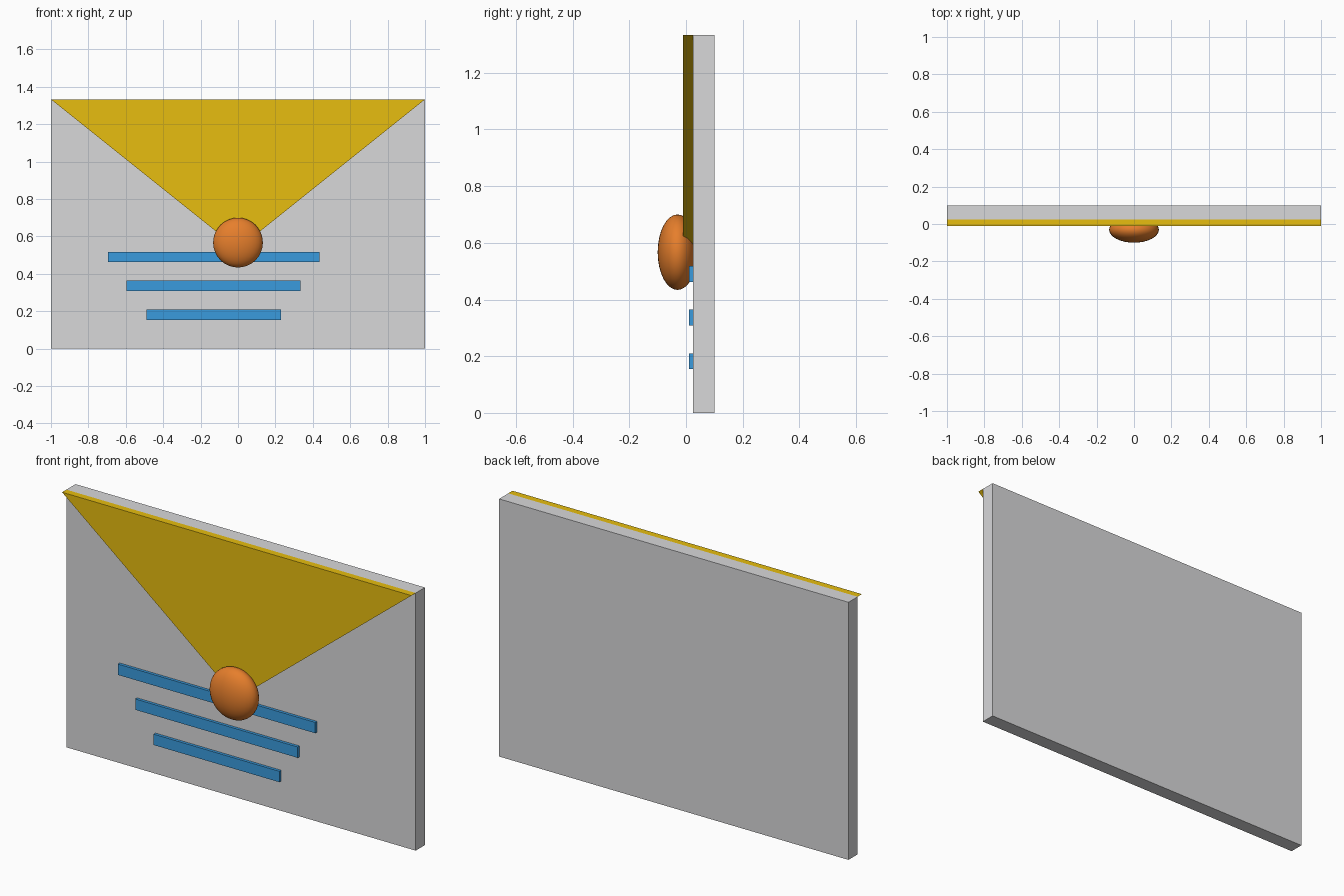
import bpy
import math

cube = bpy.data.objects.get("Cube")
if cube:
    bpy.data.objects.remove(cube, do_unlink=True)


def make_material(name, rgb):
    mat = bpy.data.materials.new(name)
    mat.use_nodes = True
    colour = (*rgb, 1.0)
    mat.diffuse_color = colour
    mat.node_tree.nodes["Principled BSDF"].inputs["Base Color"].default_value = colour
    return mat


paper = make_material("paper_grey", (0.69, 0.69, 0.70))
gold = make_material("flap_gold", (0.81, 0.52, 0.005))
blue = make_material("line_blue", (0.042, 0.33, 0.73))
orange = make_material("seal_orange", (0.79, 0.21, 0.025))


def make_prism(name, outline, y_front, y_back, mat):
    """Extrude an x-z outline (counter-clockwise from the front) along y."""
    n = len(outline)
    verts = [(x, y, z) for y in (y_front, y_back) for x, z in outline]
    faces = [tuple(range(n)), tuple(reversed(range(n, 2 * n)))]
    faces += [(i, i + n, (i + 1) % n + n, (i + 1) % n) for i in range(n)]
    mesh = bpy.data.meshes.new(name)
    mesh.from_pydata(verts, [], faces)
    mesh.materials.append(mat)
    obj = bpy.data.objects.new(name, mesh)
    bpy.context.collection.objects.link(obj)
    return obj


def rectangle(x0, x1, z0, z1):
    return [(x0, z0), (x1, z0), (x1, z1), (x0, z1)]


HEIGHT = 1.333
FACE_Y = 0.025

# Envelope slab and its triangular flap
make_prism("envelope_body", rectangle(-1, 1, 0, HEIGHT), FACE_Y, 0.1, paper)
make_prism("envelope_flap", [(0, 0.533), (1, HEIGHT), (-1, HEIGHT)],
           -0.01, FACE_Y, gold)

# Raised address lines, each shorter than the one above
for i, half_width in enumerate((0.565, 0.465, 0.36)):
    x, z = -0.13, 0.49 - 0.154 * i
    make_prism(f"address_line_{i + 1}",
               rectangle(x - half_width, x + half_width, z - 0.028, z + 0.028),
               0.01, FACE_Y, blue)

# Flattened round seal over the flap tip
bpy.ops.mesh.primitive_uv_sphere_add(segments=32, ring_count=16, radius=1,
                                     location=(0, -0.03, 0.567))
seal = bpy.context.object
seal.name = "seal"
seal.scale = (0.133, 0.07, 0.133)
bpy.ops.object.transform_apply(location=False, rotation=False, scale=True)
seal.data.materials.append(orange)
bpy.ops.object.shade_smooth_by_angle(angle=math.radians(40))
